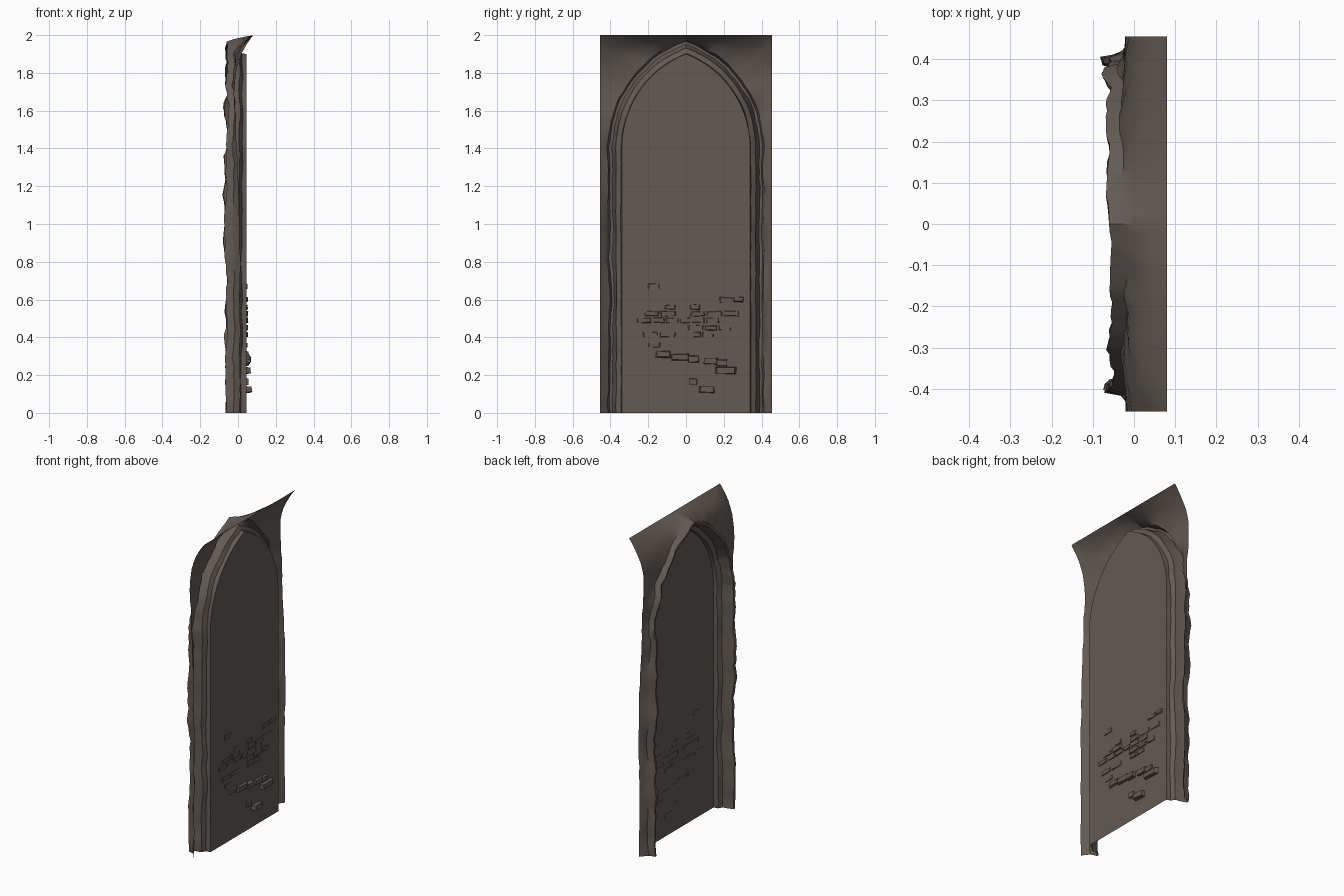
import bpy, bmesh, math, random
from mathutils import Vector, noise

if "Cube" in bpy.data.objects:
    bpy.data.objects.remove(bpy.data.objects["Cube"])

random.seed(4)
HALF, SPRING, R = 0.34, 1.40, 0.5376      # arch half width, spring height, arc radius
C = R - HALF                              # arc centre lies this far past the middle
EDGE, TOP = 0.455, 2.0
PANEL_X = 0.045
N_STRAIGHT, N_ARC = 34, 30

stone = bpy.data.materials.new("dark stone")
stone.diffuse_color = (0.125, 0.103, 0.087, 1)
stone.use_nodes = True
stone.node_tree.nodes["Principled BSDF"].inputs["Base Color"].default_value = stone.diffuse_color


def finish(name, bm, angle=35, face_front=False):
    if face_front and sum(f.normal.x * f.calc_area() for f in bm.faces) > 0:
        bmesh.ops.reverse_faces(bm, faces=bm.faces[:])
    me = bpy.data.meshes.new(name)
    bm.to_mesh(me)
    bm.free()
    me.materials.append(stone)
    ob = bpy.data.objects.new(name, me)
    bpy.context.collection.objects.link(ob)
    bpy.ops.object.select_all(action='DESELECT')
    ob.select_set(True)
    bpy.context.view_layer.objects.active = ob
    bpy.ops.object.shade_smooth_by_angle(angle=math.radians(angle))
    return ob


def arch(i, d):
    """Point (y, z) at step i along the half arch, offset outward by d."""
    if i < N_STRAIGHT:
        return HALF + d, SPRING * i / N_STRAIGHT
    r = R + d
    a = (i - N_STRAIGHT) / N_ARC * math.acos(C / r)
    return r * math.cos(a) - C, SPRING + r * math.sin(a)


def border(i):
    """Matching point on the rectangular outline."""
    if i < N_STRAIGHT:
        return EDGE, SPRING * i / N_STRAIGHT
    end, corner = math.atan2(TOP - SPRING, C), math.atan2(TOP - SPRING, EDGE + C)
    k, kc = i - N_STRAIGHT, round(N_ARC * 0.6)
    a = corner * k / kc if k <= kc else corner + (end - corner) * (k - kc) / (N_ARC - kc)
    if k <= kc:
        return EDGE, SPRING + (EDGE + C) * math.tan(a)
    return (TOP - SPRING) / math.tan(a) - C, TOP


def wall_x(z):
    """Outer wall leans back, then coves forward to the top edge."""
    x = 0.01 - 0.03 * min(1, max(0, (z - 1.0) / 0.7))
    return x + 0.10 * max(0, (z - 1.72) / 0.28) ** 2.2


# Moulding cross-section: (distance out from panel edge, depth)
profile = [(0, PANEL_X), (0.004, 0.02), (0.030, 0.006), (0.036, -0.028),
           (0.048, -0.058), (0.062, -0.060), (0.072, -0.025)]
FRACS = (0.3, 0.65, 1.0)


def frame_point(i, j, side):
    if j < len(profile):
        d, x = profile[j]
        y, z = arch(i, d)
        if z < SPRING and 3 < j < 6:
            x -= 0.008                     # shaft is heavier below the spring
        rough = 0 if j == 0 else 0.010 if j < 3 else 0.022
    else:
        f = FRACS[j - len(profile)]
        y0, z0 = arch(i, profile[-1][0])
        y1, z1 = border(i)
        y, z = y0 + (y1 - y0) * f, z0 + (z1 - z0) * f
        x = -0.025 * (1 - f) + wall_x(z) * f
        rough = 0.016 * (1 - f)
        if f == 1 and z < 1.9:
            rough = 0.008
    p = Vector((x, y * side, z))
    n = noise.noise_vector(Vector((x * 4, y * side * 7 + 3.1, z * 7)))
    n += 0.5 * noise.noise_vector(Vector((x * 9, y * side * 20, z * 22)))
    p.x += n.x * rough
    if 0 < i < N_STRAIGHT + N_ARC and j < len(profile) + 2:
        p.y += n.y * rough * 0.5
        p.z += n.z * rough * 0.3 if i > N_STRAIGHT else 0
    p.z = min(p.z, TOP)
    if i == N_STRAIGHT + N_ARC:
        p.y = 0
    return p


# Arched moulding and surrounding wall, one open sheet
bm = bmesh.new()
cols = len(profile) + len(FRACS)
for side in (-1, 1):
    rows = [[bm.verts.new(frame_point(i, j, side)) for j in range(cols)]
            for i in range(N_STRAIGHT + N_ARC + 1)]
    for a, b in zip(rows, rows[1:]):
        for j in range(cols - 1):
            quad = (a[j], a[j + 1], b[j + 1], b[j])
            bm.faces.new(quad if side > 0 else quad[::-1])
bmesh.ops.remove_doubles(bm, verts=bm.verts[:], dist=0.0002)
bm.normal_update()
finish("arched_stone_frame", bm, 35, True)

# Recessed flat panel
bm = bmesh.new()
half = [arch(i, 0) for i in range(N_STRAIGHT + N_ARC + 1)]
outline = half + [(-y, z) for y, z in reversed(half[:-1])]
bm.faces.new([bm.verts.new((PANEL_X, y, z)) for y, z in outline])
bm.normal_update()
finish("recessed_panel", bm, 35, True)


# Exposed brickwork
def brick(bm, y, z, w, h, depth):
    x0, x1 = PANEL_X - 0.002, PANEL_X + depth
    vs = bmesh.ops.create_cube(bm, size=1)["verts"]
    for v in vs:
        back = v.co.x < 0
        s = 1 if back else 0.86
        v.co = Vector((x0 if back else x1 + random.uniform(-0.3, 0.1) * depth,
                       y + v.co.y * w * s + random.uniform(-0.004, 0.004),
                       z + v.co.z * h * s + random.uniform(-0.003, 0.003)))


bm = bmesh.new()
# rows: (height, left end, right end, chance of a brick)
rows = [(0.67, -0.20, 0.0, 0.6), (0.635, -0.10, 0.32, 0.45), (0.60, -0.06, 0.32, 0.5),
        (0.56, -0.15, 0.26, 0.75), (0.525, -0.30, 0.32, 0.75), (0.49, -0.30, 0.32, 0.7),
        (0.45, -0.30, 0.32, 0.45), (0.415, -0.34, 0.28, 0.35), (0.36, -0.2, -0.1, 0.6)]
for r, (z, left, right, chance) in enumerate(rows):
    y = left + 0.04 * (r % 2)
    while y < right - 0.03:
        w = random.uniform(0.05, 0.085)
        if random.random() < chance:
            brick(bm, y + w / 2, z, w, 0.026, random.uniform(0.004, 0.009))
        y += w + 0.008
finish("exposed_bricks", bm, 20)

# Larger broken stones lower down
bm = bmesh.new()
for y, z, w, depth in [(-0.12, 0.31, 0.08, 0.012), (-0.03, 0.295, 0.10, 0.016),
                       (0.04, 0.285, 0.06, 0.022), (0.13, 0.275, 0.08, 0.018),
                       (0.19, 0.265, 0.06, 0.014), (0.21, 0.225, 0.11, 0.024),
                       (0.04, 0.165, 0.04, 0.010), (0.11, 0.125, 0.08, 0.028)]:
    brick(bm, y, z, w, 0.035, depth)
finish("broken_stones", bm, 20)
